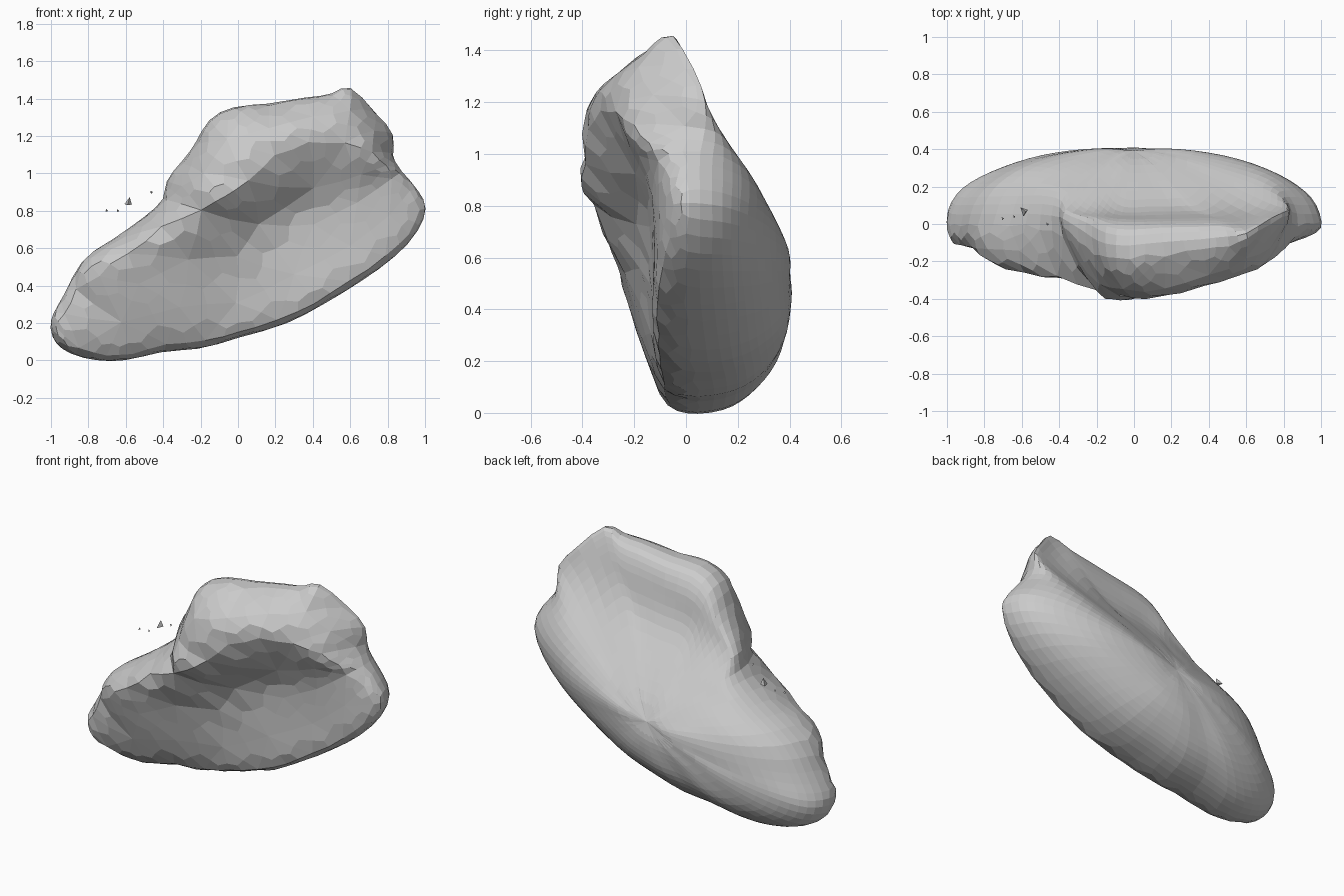
import bpy, bmesh, math, random
from mathutils import Vector
from mathutils.geometry import delaunay_2d_cdt

random.seed(4)
if "Cube" in bpy.data.objects:
    bpy.data.objects.remove(bpy.data.objects["Cube"], do_unlink=True)

stone = bpy.data.materials.new("stone grey")
stone.use_nodes = True
grey = (0.6, 0.6, 0.6, 1)
stone.diffuse_color = grey
stone.node_tree.nodes["Principled BSDF"].inputs["Base Color"].default_value = grey

# Silhouette of the rock as x, z and depth y, anticlockwise from the left tip
outline = [
    (-1.02, .18, .03), (-.99, .08, .03), (-.89, .02, .04), (-.75, -.01, .04),
    (-.6, -.01, .05), (-.4, .05, .06), (-.2, .05, .06), (0, .12, .05), (.25, .18, .03),
    (.45, .29, .02), (.65, .41, 0), (.85, .55, 0), (.97, .68, 0), (1.03, .82, 0),
    (.97, .92, 0), (.88, 1.02, 0), (.83, 1.1, .03), (.87, 1.21, .09), (.75, 1.33, .05),
    (.6, 1.52, -.08), (.52, 1.43, -.1), (.38, 1.43, -.13), (.15, 1.38, -.15),
    (-.03, 1.38, -.18), (-.17, 1.31, -.18), (-.23, 1.17, -.15), (-.3, 1.08, -.08),
    (-.41, .96, .02), (-.39, .87, -.02), (-.5, .78, 0), (-.65, .66, 0), (-.85, .55, 0),
    (-.93, .36, 0), (-1, .25, 0)]

# Split front face: lower slope, crease, overhanging ridge, upper brow
lower_slope = [
    (-.78, .48, -.24), (-.6, .2, -.16), (-.55, .4, -.22), (-.6, .58, -.29),
    (-.4, .72, -.35), (-.3, .3, -.18), (-.25, .55, -.23), (0, .3, -.13), (0, .55, -.15),
    (.3, .45, -.13), (.6, .6, -.12), (.8, .78, -.11), (.4, .75, -.13), (.65, .85, -.13)]
crease = [(.1, .71, -.14), (.42, .9, -.16), (.65, .98, -.18), (.8, 1.04, -.18)]
ridge = [
    (-.2, .82, -.42), (-.08, .88, -.48), (.05, .96, -.44), (.2, 1.1, -.41),
    (.4, 1.19, -.35), (.58, 1.17, -.3), (.72, 1.12, -.24)]
brow = [
    (-.08, 1.18, -.38), (.15, 1.24, -.37), (.4, 1.3, -.3), (.6, 1.34, -.21),
    (.05, 1.32, -.27), (-.2, 1, -.33), (-.3, .92, -.21), (.73, 1.24, -.15)]

# Back slope: distance above the long axis, and the greatest depth there
back_slope = [(0, .42), (.1, .39), (.2, .32), (.3, .24), (.4, .16), (.48, .09),
              (.56, .05), (.72, .03), (.85, -.06), (1, -.16)]


def inset(point, scale):
    """Pull an outline point towards the middle of the rock."""
    return point[0] * scale, .55 + (point[1] - .55) * scale


def back_limit(x, z):
    """Interpolate the back slope, which tilts up to the right."""
    v = (z - .5) * .98 - x * .2
    for (a, da), (b, db) in zip(back_slope, back_slope[1:]):
        if v < b:
            return da + (db - da) * max(0, v - a) / (b - a)
    return back_slope[-1][1]


def wobble():
    return random.uniform(-.006, .006)


def chain(start, count):
    return [(start + i, start + i + 1) for i in range(count - 1)]


bm = bmesh.new()
n = len(outline)

# Front rim sits just inside the silhouette along the lower body
front_rim = []
for p in outline[30:] + outline[:16]:
    x, z = inset(p, .965)
    y = -.08 - .05 * min(1, z * 4) + max(0, x - .75) * .3
    front_rim.append((x, z, y + wobble()))

# Front: triangulated within the outline, following rim, crease and ridge lines
points = outline + front_rim + crease + ridge + lower_slope + brow
edges = chain(0, n) + [(n - 1, 0)]
start = n
for line in (front_rim, crease, ridge):
    edges += chain(start, len(line))
    start += len(line)
flat = [Vector((p[0], p[1])) for p in points]
co, _, faces, origin, _, _ = delaunay_2d_cdt(flat, edges, [], 1, 1e-5)
verts = [bm.verts.new((c.x, points[o[0]][2], c.y)) for c, o in zip(co, origin)]
for f in faces:
    bm.faces.new([verts[i] for i in f])

# Back: shrinking rings, fuller underneath than at the two tips
previous = [bm.verts.new((x, y, z)) for x, z, y in outline]
for scale in (.97, .91, .82, .7, .56, .41, .26, .12):
    ring = []
    for p in outline:
        x, z = inset(p, scale)
        fullness = 3.3 - 1.1 * abs(p[0])
        round_y = p[2] + (.41 - p[2]) * math.sqrt(1 - scale ** fullness)
        ring.append(bm.verts.new((x, min(round_y, back_limit(x, z)) + wobble(), z)))
    for i in range(n):
        j = (i + 1) % n
        bm.faces.new((previous[j], previous[i], ring[i], ring[j]))
    previous = ring
bm.faces.new(previous[::-1])
bmesh.ops.remove_doubles(bm, verts=bm.verts, dist=.0005)
bmesh.ops.recalc_face_normals(bm, faces=bm.faces)


def make_object(name, bm):
    mesh = bpy.data.meshes.new(name)
    bm.to_mesh(mesh)
    bm.free()
    mesh.materials.append(stone)
    obj = bpy.data.objects.new(name, mesh)
    bpy.context.collection.objects.link(obj)
    return obj


rock = make_object("split_rock", bm)
sub = rock.modifiers.new("soften", "SUBSURF")
sub.levels = sub.render_levels = 1

# Loose crumbs beside the notch
crumbs = [(-.58, .07, .84, .03), (-.7, .03, .8, .01), (-.64, .04, .8, .01), (-.46, 0, .9, .01)]
for i, (x, y, z, size) in enumerate(crumbs):
    bm = bmesh.new()
    bmesh.ops.create_cone(bm, cap_ends=True, segments=3, radius1=size, radius2=0, depth=size)
    bmesh.ops.rotate(bm, verts=bm.verts, matrix=Vector((0, 0, 1)).rotation_difference(
        Vector((1, .4, -.5 + i * .3))).to_matrix())
    bmesh.ops.translate(bm, verts=bm.verts, vec=(x, y, z))
    make_object("crumb_" + str(i + 1), bm)
